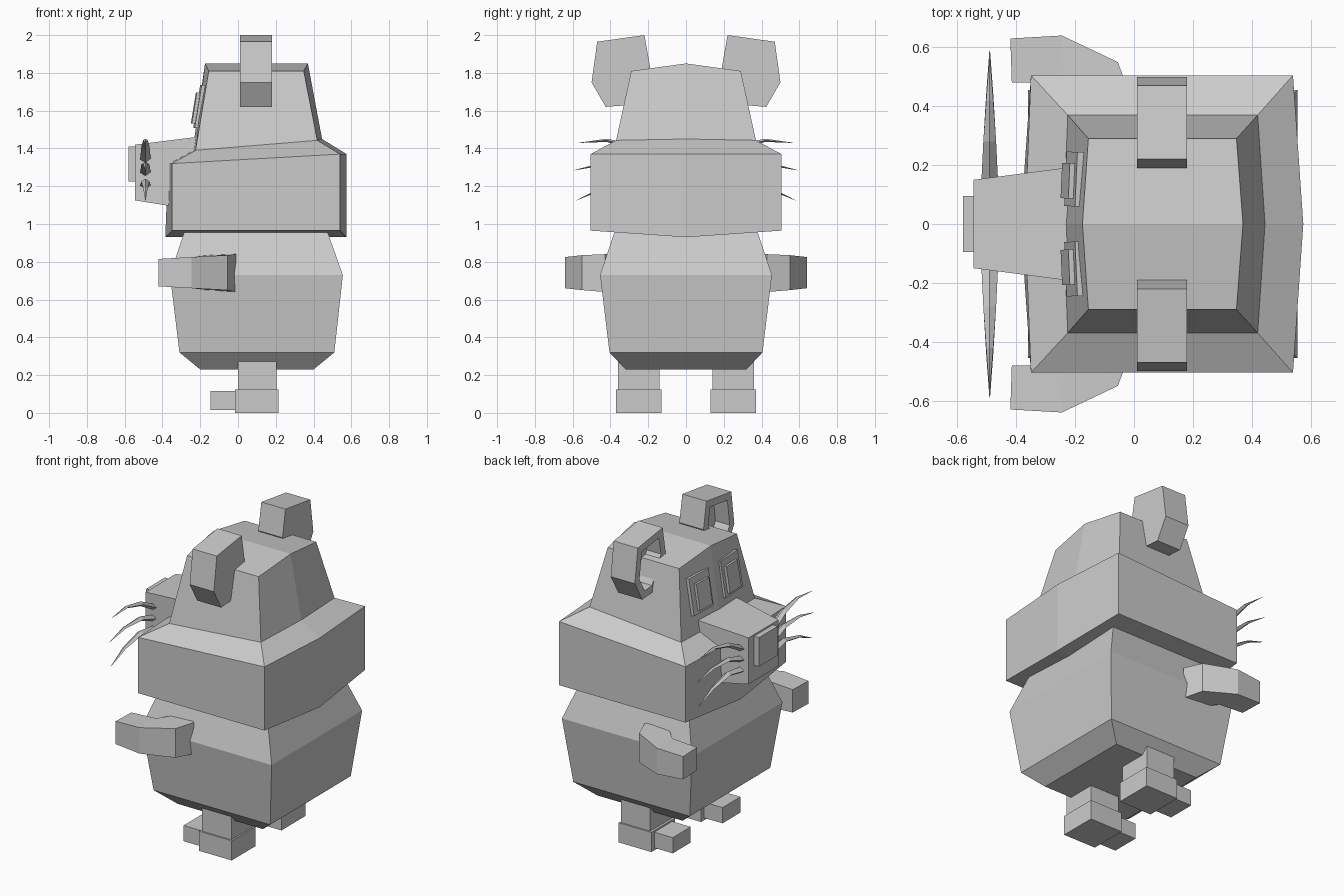
import bpy
import bmesh
from math import radians
from mathutils import Matrix, Vector

if "Cube" in bpy.data.objects:
    bpy.data.objects.remove(bpy.data.objects["Cube"], do_unlink=True)

GREY = (0.6, 0.6, 0.6, 1)
grey = bpy.data.materials.new("plain grey")
grey.use_nodes = True
grey.diffuse_color = GREY
grey.node_tree.nodes["Principled BSDF"].inputs["Base Color"].default_value = GREY


def finish(bm, name, mirror=False):
    """Turn a bmesh into an object, optionally mirrored to the other side."""
    bmesh.ops.recalc_face_normals(bm, faces=bm.faces)
    mesh = bpy.data.meshes.new(name)
    bm.to_mesh(mesh)
    bm.free()
    mesh.materials.append(grey)
    obj = bpy.data.objects.new(name, mesh)
    bpy.context.collection.objects.link(obj)
    if mirror:
        mod = obj.modifiers.new("Mirror", 'MIRROR')
        mod.use_axis = (False, True, False)
        mod.use_mirror_merge = False
    return obj


def loft(rings, folded=False):
    """Join rings of points with quads and close both ends."""
    bm = bmesh.new()
    loops = [[bm.verts.new(p) for p in ring] for ring in rings]
    n = len(loops[0])
    for a, b in zip(loops, loops[1:]):
        for i in range(n):
            j = (i + 1) % n
            bm.faces.new((a[i], a[j], b[j], b[i]))
    for end in (loops[0], loops[-1]):
        if folded:
            bm.faces.new([end[i] for i in (0, 1, 4, 5)])
            bm.faces.new([end[i] for i in (1, 2, 3, 4)])
        else:
            bm.faces.new(end)
    return bm


def rect(x0, x1, y, z):
    return [(x0, -y, z), (x1, -y, z), (x1, y, z), (x0, y, z)]


def box(name, lo, hi, mirror=False):
    rings = [[(lo[0], lo[1], z), (hi[0], lo[1], z), (hi[0], hi[1], z), (lo[0], hi[1], z)]
             for z in (lo[2], hi[2])]
    return finish(loft(rings), name, mirror)


# Body
finish(loft([rect(-0.20, 0.40, 0.32, 0.23), rect(-0.31, 0.51, 0.405, 0.32),
             rect(-0.36, 0.555, 0.455, 0.73), rect(-0.28, 0.47, 0.375, 0.97)]), "body")


# Head, folded along its middle
def head_ring(y, face, face_mid, back, back_mid):
    (fx, fz), (mx, mz), (bx, bz), (nx, nz) = face, face_mid, back, back_mid
    return [(fx, -y, fz), (mx, 0, mz), (fx, y, fz), (bx, y, bz), (nx, 0, nz), (bx, -y, bz)]


finish(loft([
    head_ring(0.505, (-0.35, 0.965), (-0.385, 0.93), (0.54, 0.965), (0.575, 0.93)),
    head_ring(0.505, (-0.35, 1.32), (-0.37, 1.32), (0.54, 1.37), (0.575, 1.37)),
    head_ring(0.37, (-0.225, 1.39), (-0.24, 1.39), (0.42, 1.443), (0.445, 1.45)),
    head_ring(0.29, (-0.155, 1.81), (-0.175, 1.85), (0.348, 1.81), (0.37, 1.85)),
], folded=True), "head")


# Muzzle and nose
def upright(x, y, z0, z1):
    return [(x, -y, z0), (x, y, z0), (x, y, z1), (x, -y, z1)]


finish(loft([upright(-0.545, 0.15, 1.125, 1.42), upright(-0.20, 0.195, 1.07, 1.463)]), "muzzle")
box("nose", (-0.58, -0.095, 1.225), (-0.54, 0.095, 1.41))

# Eyes lie on the sloping face
tilt = Matrix.Rotation(radians(-2.5), 4, 'Z') @ Matrix.Rotation(radians(9.2), 4, 'Y')
for name, centre, size in (("eye_frame", (-0.195, 0.152, 1.62), (0.04, 0.185, 0.23)),
                           ("eye", (-0.205, 0.146, 1.61), (0.058, 0.12, 0.165))):
    bm = bmesh.new()
    bmesh.ops.create_cube(bm, size=1, matrix=Matrix.Translation(centre) @ tilt
                          @ Matrix.Diagonal(Vector(size)).to_4x4())
    finish(bm, name, True)

# Ears, cupped on the face side
outline = [(0.22, 2.0), (0.47, 1.965), (0.50, 1.75), (0.425, 1.62), (0.30, 1.63), (0.19, 1.83)]
bm = loft([[(x, y, z) for y, z in outline] for x in (0.01, 0.18)])
front = min(bm.faces, key=lambda f: f.calc_center_median().x)
bmesh.ops.recalc_face_normals(bm, faces=bm.faces)
bmesh.ops.inset_region(bm, faces=[front], thickness=0.045, use_even_offset=True)
bottom = bmesh.ops.extrude_face_region(bm, geom=[front])["geom"]
bmesh.ops.translate(bm, vec=(0.1, 0, 0),
                    verts=[g for g in bottom if isinstance(g, bmesh.types.BMVert)])
if front.is_valid:
    bm.faces.remove(front)
finish(bm, "ear", True)

# Whiskers, tapering arcs
paths = {
    "top_whisker": [(0.13, 1.33), (0.28, 1.41), (0.42, 1.443), (0.565, 1.43)],
    "middle_whisker": [(0.13, 1.265), (0.28, 1.315), (0.44, 1.318), (0.59, 1.285)],
    "lower_whisker": [(0.13, 1.20), (0.28, 1.225), (0.44, 1.19), (0.58, 1.125)],
}
for name, path in paths.items():
    rings = []
    for (y, z), s in zip(path, (1, 0.75, 0.42, 0.04)):
        w, h = 0.029 * s, 0.02 * s
        rings.append([(-0.49 - w, y, z), (-0.49, y, z + h), (-0.49 + w, y, z), (-0.49, y, z - h)])
    finish(loft(rings), name, True)


# Arms, bent forward
def arm_ring(outer, inner, z0, z1):
    return [(*outer, z0), (*inner, z0), (*inner, z1), (*outer, z1)]


finish(loft([
    arm_ring((-0.42, 0.63), (-0.415, 0.48), 0.67, 0.815),
    arm_ring((-0.245, 0.64), (-0.24, 0.48), 0.66, 0.825),
    arm_ring((-0.055, 0.55), (-0.16, 0.40), 0.65, 0.835),
    arm_ring((-0.01, 0.43), (-0.10, 0.34), 0.64, 0.84),
]), "arm", True)

# Legs, feet and toes
box("leg", (0.0, 0.14, 0.10), (0.205, 0.36, 0.28), True)
box("foot", (-0.015, 0.13, 0.0), (0.215, 0.37, 0.125), True)
box("toes", (-0.145, 0.16, 0.015), (0.0, 0.34, 0.115), True)
